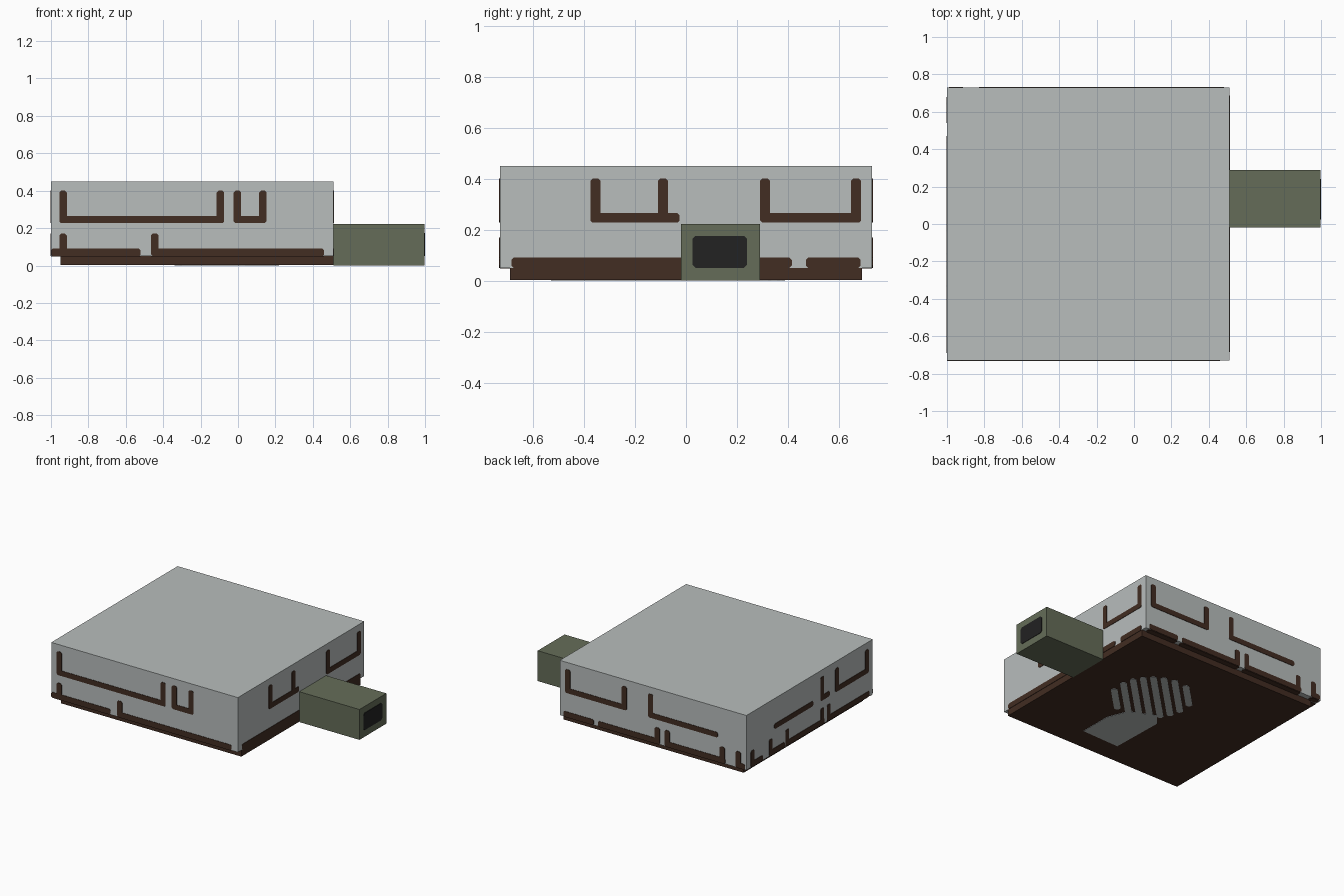
import bpy, bmesh, math
from mathutils import Vector

cube = bpy.data.objects.get("Cube")
if cube:
    bpy.data.objects.remove(cube, do_unlink=True)


def material(name, rgb):
    m = bpy.data.materials.new(name)
    m.use_nodes = True
    m.diffuse_color = (*rgb, 1)
    m.node_tree.nodes["Principled BSDF"].inputs["Base Color"].default_value = (*rgb, 1)
    return m


GREY = material("pale_grey", (0.48, 0.51, 0.505))
BROWN = material("dark_brown", (0.054, 0.026, 0.016))
OLIVE = material("olive_green", (0.13, 0.152, 0.098))
BLACK = material("near_black", (0.016, 0.016, 0.016))
THICK = 0.003


def finish(name, bm, mat):
    bmesh.ops.recalc_face_normals(bm, faces=bm.faces)
    mesh = bpy.data.meshes.new(name)
    bm.to_mesh(mesh)
    bm.free()
    mesh.materials.append(mat)
    obj = bpy.data.objects.new(name, mesh)
    bpy.context.collection.objects.link(obj)


def box(name, lo, hi, mat):
    bm = bmesh.new()
    bmesh.ops.create_cube(bm, size=1)
    for v in bm.verts:
        v.co = [a + (c + 0.5) * (b - a) for a, b, c in zip(lo, hi, v.co)]
    finish(name, bm, mat)


def rect(u0, u1, v0, v1, c=0.009):
    """Rectangle outline with clipped corners."""
    u0, u1 = sorted((u0, u1))
    return [(u0 + c, v0), (u1 - c, v0), (u1, v0 + c), (u1, v1 - c),
            (u1 - c, v1), (u0 + c, v1), (u0, v1 - c), (u0, v0 + c)]


def plates(name, outlines, origin, u, v, mat):
    """Thin raised plates on the plane spanned by u and v."""
    o, u, v = Vector(origin), Vector(u), Vector(v)
    n = u.cross(v).normalized() * THICK
    bm = bmesh.new()
    for pts in outlines:
        base = [bm.verts.new(o + u * a + v * b) for a, b in pts]
        top = [bm.verts.new(w.co + n) for w in base]
        bm.faces.new(base)
        bm.faces.new(top)
        for i in range(len(base)):
            j = (i + 1) % len(base)
            bm.faces.new((base[i], base[j], top[j], top[i]))
    finish(name, bm, mat)


def trim(bands, posts, rails, stubs):
    """Lower bands, tall posts, middle rails and short posts of one wall."""
    w = 0.02
    out = [rect(a, b, 0.05, 0.09) for a, b in bands]
    out += [rect(a, b, 0.227, 0.265) for a, b in rails]
    out += [rect(p - w, p + w, 0.227, 0.40) for p in posts]
    out += [rect(p - w, p + w, 0.05, 0.17) for p in stubs]
    return out


# Main masses
X0, X1, Y, Z0, Z1 = -1, 0.51, 0.73, 0.05, 0.45
box("body", (X0, -Y, Z0), (X1, Y, Z1), GREY)
box("base_slab", (-0.95, -0.69, THICK), (X1, 0.69, Z0), BROWN)
box("side_duct", (X1, -0.02, 0), (1 - THICK, 0.29, 0.222), OLIVE)

# Dark opening on the duct end
plates("duct_opening", [rect(0.025, 0.24, 0.05, 0.175, 0.012)],
       (1 - THICK, 0, 0), (0, 1, 0), (0, 0, 1), BLACK)

# Wall trim: bands, posts, rails, stubs
front_bands = [(-1, -0.52), (-0.465, 0.46)]
back_bands = [(0.48, 0.235), (0.20, -0.30), (-0.34, -0.83), (-0.92, -0.99)]
left_bands = [(0.68, 0.54), (0.47, 0.29), (0.28, -0.17), (-0.20, -0.69)]
right_bands = [(-0.685, 0.0), (0.27, 0.415), (0.47, 0.685)]

plates("front_trim", trim(front_bands, (-0.935, -0.094, -0.003, 0.133),
                          [(-0.955, -0.075), (-0.023, 0.153)], (-0.935, -0.445)),
       (0, -Y, 0), (1, 0, 0), (0, 0, 1), BROWN)
plates("right_trim", trim(right_bands, (-0.355, -0.09, 0.31, 0.667),
                          [(-0.375, -0.025), (0.29, 0.687)], ()),
       (X1, 0, 0), (0, 1, 0), (0, 0, 1), BROWN)
plates("back_trim", [[(-a, b) for a, b in p] for p in
                     trim(back_bands, (0.445, -0.012, -0.226),
                          [(0.465, -0.032), (-0.206, -0.77)],
                          (-0.28, -0.36, -0.805, -0.935))],
       (0, Y, 0), (-1, 0, 0), (0, 0, 1), BROWN)
plates("far_side_trim", [[(-a, b) for a, b in p] for p in
                         trim(left_bands, (-0.144, -0.316, -0.66),
                              [(0.41, -0.04), (-0.125, -0.23), (-0.296, -0.68)],
                              (0.66, 0.45, 0.26, -0.145, -0.22))],
       (X0, 0, 0), (0, -1, 0), (0, 0, 1), BROWN)

# Trim carried under the overhanging rim
under = [rect(-a, -b, 0.69, Y) for a, b in back_bands]
under += [rect(-a, -b, -Y, -0.69) for a, b in front_bands]
under += [rect(0.95, 1, min(a, b), max(a, b)) for a, b in left_bands]
plates("rim_trim", under, (0, 0, Z0), (-1, 0, 0), (0, 1, 0), BROWN)

# Underside panel and diagonal round grille
panel = [(0, -0.52), (-0.30, -0.53), (-0.31, -0.13), (-0.24, -0.05),
         (-0.06, -0.13), (0, -0.28)]
plates("underside_panel", [[(-a, b) for a, b in panel]],
       (0, 0, THICK), (-1, 0, 0), (0, 1, 0), GREY)
radius, pitch, count, s = 0.275, 0.068, 8, math.sqrt(0.5)
slats = []
for i in range(count):
    d = (i - (count - 1) / 2) * pitch
    half = math.sqrt(radius ** 2 - d ** 2)
    slats.append(rect(-half, half, d - 0.022, d + 0.022, 0.014))
plates("underside_grille", slats, (-0.06, 0.11, THICK), (s, s, 0), (s, -s, 0), GREY)
